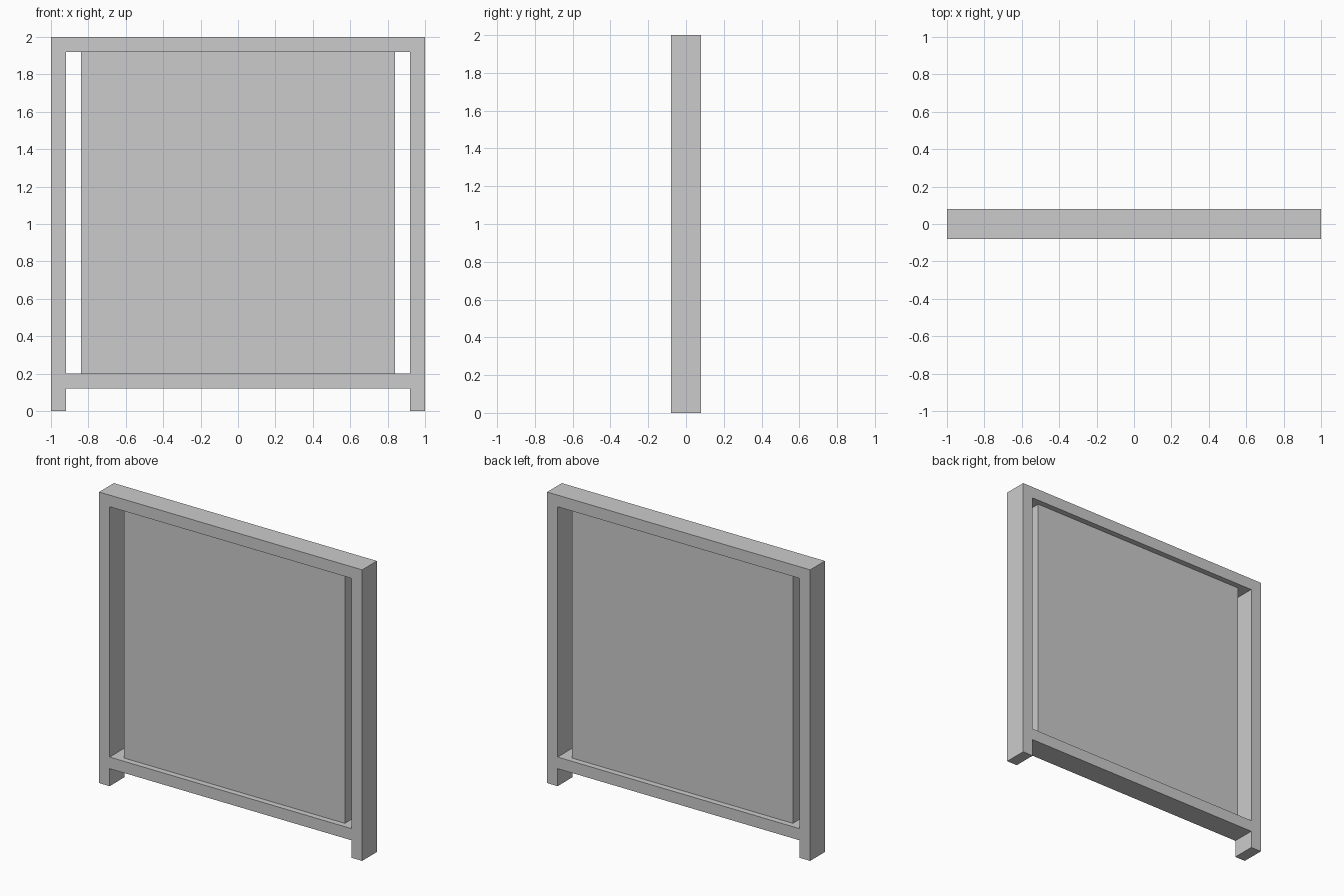
import bpy, bmesh
from mathutils import Vector

if "Cube" in bpy.data.objects:
    bpy.data.objects.remove(bpy.data.objects["Cube"])

HALF_DEPTH = 0.08
PANEL_HALF = 0.04


def slab(name, xs, zs, half, open_cells=()):
    """Upright slab from a grid of cells, leaving out the open ones."""
    bm = bmesh.new()
    grid = [[bm.verts.new((x, -half, z)) for z in zs] for x in xs]
    faces = [bm.faces.new((grid[i][k], grid[i + 1][k], grid[i + 1][k + 1], grid[i][k + 1]))
             for i in range(len(xs) - 1) for k in range(len(zs) - 1)
             if (i, k) not in open_cells]
    ext = bmesh.ops.extrude_face_region(bm, geom=faces, use_keep_orig=True)
    moved = [g for g in ext["geom"] if isinstance(g, bmesh.types.BMVert)]
    bmesh.ops.translate(bm, verts=moved, vec=Vector((0, 2 * half, 0)))
    bmesh.ops.recalc_face_normals(bm, faces=bm.faces)
    mesh = bpy.data.meshes.new(name)
    bm.to_mesh(mesh)
    bm.free()
    obj = bpy.data.objects.new(name, mesh)
    bpy.context.collection.objects.link(obj)
    return obj


# Frame: two posts, top rail and bottom rail; open below and in the middle
slab("frame", (-1, -0.92, 0.92, 1), (0, 0.12, 0.2, 1.92, 2), HALF_DEPTH,
     open_cells={(1, 0), (1, 2)})

# Thinner panel held between the rails, with a gap to each post
slab("panel", (-0.84, 0.84), (0.2, 1.92), PANEL_HALF)
